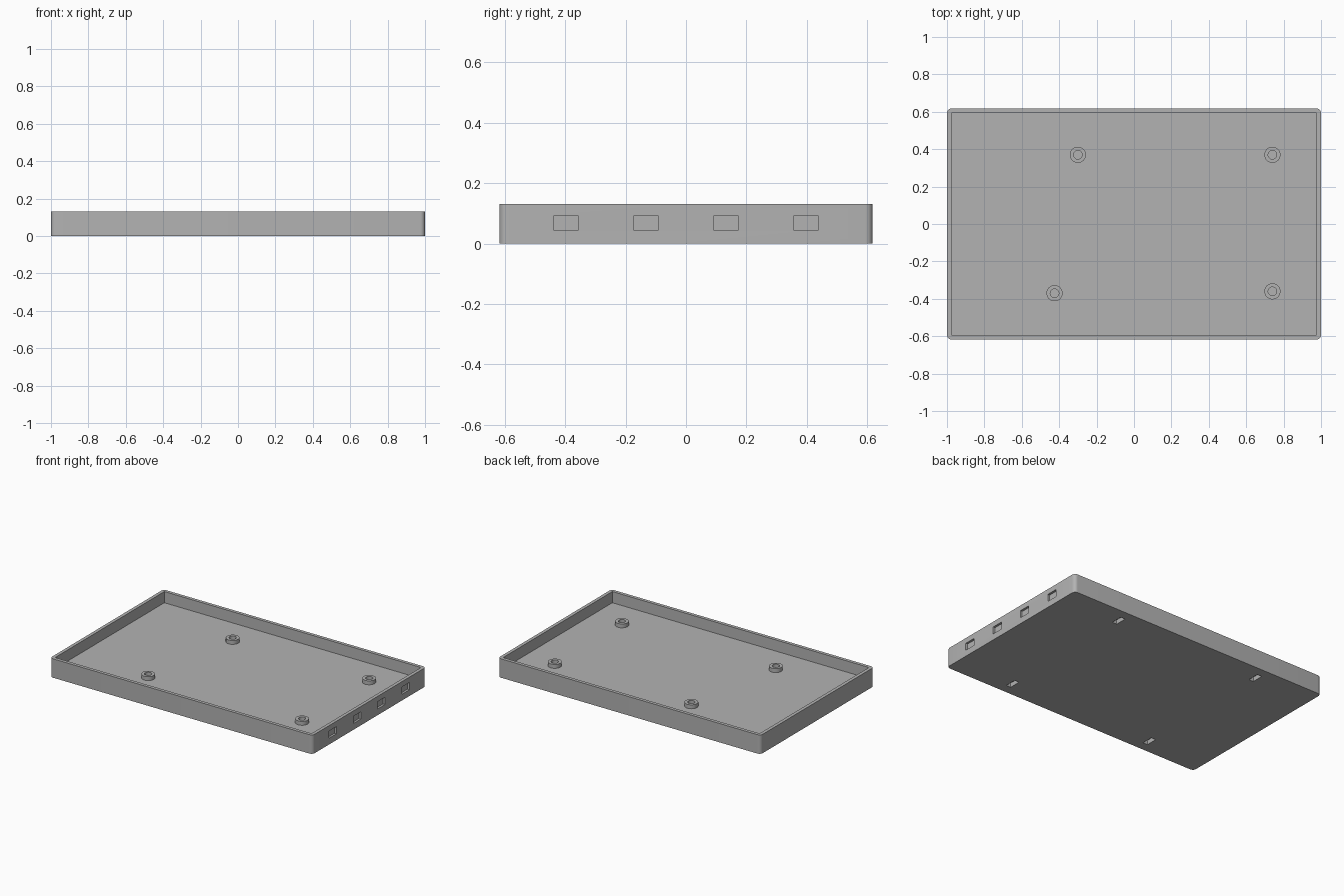
import bpy, bmesh
from math import cos, sin, pi, radians

default = bpy.data.objects.get("Cube")
if default:
    bpy.data.objects.remove(default, do_unlink=True)

LENGTH, WIDTH, HEIGHT = 2.0, 1.235, 0.13
WALL, FLOOR, RADIUS = 0.023, 0.053, 0.025

grey = bpy.data.materials.new("plain grey")
grey.use_nodes = True
colour = (0.45, 0.45, 0.45, 1)
grey.diffuse_color = colour
grey.node_tree.nodes["Principled BSDF"].inputs["Base Color"].default_value = colour


def finish(name, bm):
    bmesh.ops.recalc_face_normals(bm, faces=bm.faces)
    mesh = bpy.data.meshes.new(name)
    bm.to_mesh(mesh)
    bm.free()
    mesh.materials.append(grey)
    obj = bpy.data.objects.new(name, mesh)
    bpy.context.collection.objects.link(obj)
    return obj


def add_box(bm, centre, size):
    verts = bmesh.ops.create_cube(bm, size=1)["verts"]
    bmesh.ops.scale(bm, vec=size, verts=verts)
    bmesh.ops.translate(bm, vec=centre, verts=verts)


def smooth(obj):
    bpy.ops.object.select_all(action="DESELECT")
    obj.select_set(True)
    bpy.context.view_layer.objects.active = obj
    bpy.ops.object.shade_smooth_by_angle(angle=radians(30))


# Tray block with rounded upright corners
bm = bmesh.new()
add_box(bm, (0, 0, HEIGHT / 2), (LENGTH, WIDTH, HEIGHT))
uprights = [e for e in bm.edges if abs(e.verts[0].co.z - e.verts[1].co.z) > HEIGHT / 2]
bmesh.ops.bevel(bm, geom=uprights, offset=RADIUS, segments=6, profile=0.5, affect="EDGES")
tray = finish("tray", bm)

# Cutter: hollow inside, side recesses and underside recesses
bm = bmesh.new()
add_box(bm, (0, 0, FLOOR + 0.1), (LENGTH - 2 * WALL, WIDTH - 2 * WALL, 0.2))
for y in (-0.397, -0.132, 0.132, 0.397):
    add_box(bm, (LENGTH / 2, y, 0.068), (0.03, 0.08, 0.05))
for x in (-0.555, 0.555):
    for y in (-0.513, 0.513):
        add_box(bm, (x, y, 0), (0.035, 0.08, 0.06))
cutter = finish("recess_cutter", bm)
cutter.hide_render = True
cut = tray.modifiers.new("recesses", "BOOLEAN")
cut.operation = "DIFFERENCE"
cut.solver = "EXACT"
cut.object = cutter
bpy.context.view_layer.objects.active = tray
bpy.ops.object.modifier_apply(modifier=cut.name)
bpy.data.objects.remove(cutter, do_unlink=True)
smooth(tray)

# Hollow round standoffs on the floor
SIDES, OUTER, INNER, TOP = 32, 0.043, 0.023, 0.08
PROFILE = [(OUTER, FLOOR), (OUTER, TOP), (INNER, TOP), (INNER, FLOOR)]
posts = [("back_right", 0.74, 0.37), ("front_right", 0.74, -0.36),
         ("back_left", -0.3, 0.37), ("front_left", -0.425, -0.37)]
for name, x, y in posts:
    bm = bmesh.new()
    rings = [[bm.verts.new((x + r * cos(2 * pi * i / SIDES), y + r * sin(2 * pi * i / SIDES), z))
              for i in range(SIDES)] for r, z in PROFILE]
    for lower, upper in zip(rings, rings[1:]):
        for i in range(SIDES):
            j = (i + 1) % SIDES
            bm.faces.new((lower[i], lower[j], upper[j], upper[i]))
    smooth(finish("standoff_" + name, bm))
